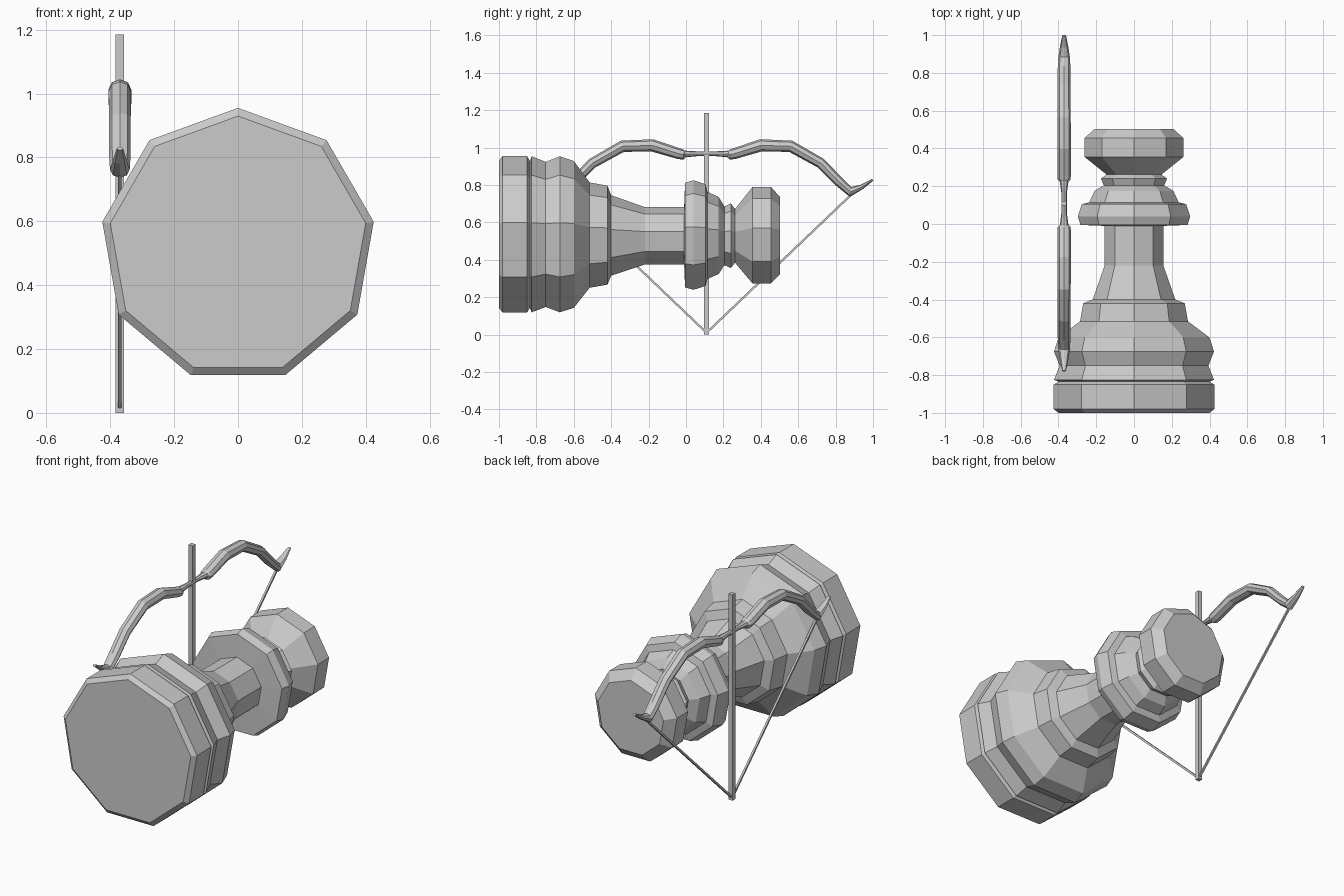
import bpy, bmesh
from math import sin, cos, pi
from mathutils import Vector

if "Cube" in bpy.data.objects:
    bpy.data.objects.remove(bpy.data.objects["Cube"])

BOW_X, BOW_Y = -0.37, 0.11


def make_object(name, bm, loc):
    bmesh.ops.recalc_face_normals(bm, faces=bm.faces)
    me = bpy.data.meshes.new(name)
    bm.to_mesh(me)
    bm.free()
    ob = bpy.data.objects.new(name, me)
    ob.location = loc
    bpy.context.collection.objects.link(ob)
    return ob


def skin(bm, rings, cap_start=True):
    """Bridge consecutive rings of points with quads and cap the ends."""
    vs = [[bm.verts.new(p) for p in r] for r in rings]
    n = len(vs[0])
    for a, b in zip(vs, vs[1:]):
        for i in range(n):
            j = (i + 1) % n
            bm.faces.new((a[i], a[j], b[j], b[i]))
    if cap_start:
        bm.faces.new(vs[0])
    bm.faces.new(vs[-1])


def sweep(stations, sides, phase=0.0):
    """Elliptic rings along a y-z path; station = (y, z, half height, half width)."""
    pts = [Vector((0, s[0], s[1])) for s in stations]
    rings = []
    for k, s in enumerate(stations):
        t = Vector()
        if k > 0:
            t += (pts[k] - pts[k - 1]).normalized()
        if k < len(pts) - 1:
            t += (pts[k + 1] - pts[k]).normalized()
        t.normalize()
        up = Vector((0, -t.z, t.y))
        rings.append([pts[k] + up * s[2] * cos(a) + Vector((s[3] * sin(a), 0, 0))
                      for a in (2 * pi * i / sides + phase for i in range(sides))])
    return rings


def mirror_y(ob):
    m = ob.modifiers.new("mirror", 'MIRROR')
    m.use_axis = (False, True, False)


# Turned nine-sided game piece lying along y: (y, radius)
profile = [(-1.0, 0.406), (-0.98, 0.4315), (-0.85, 0.4315), (-0.835, 0.405),
           (-0.825, 0.43), (-0.75, 0.4), (-0.675, 0.43), (-0.6, 0.405),
           (-0.515, 0.29), (-0.42, 0.273), (-0.4, 0.222), (-0.22, 0.158),
           (-0.01, 0.158), (-0.005, 0.288), (0.04, 0.302), (0.105, 0.28),
           (0.115, 0.24), (0.175, 0.212), (0.205, 0.162), (0.24, 0.178),
           (0.262, 0.148), (0.355, 0.2655), (0.455, 0.2655), (0.503, 0.212)]
bm = bmesh.new()
skin(bm, [[(r * sin(2 * pi * i / 9), y, r * cos(2 * pi * i / 9)) for i in range(9)]
          for y, r in profile])
make_object("turned_piece", bm, (0, 0, 0.5235))

# Bow: half the grip and one limb with its hooked tip, mirrored
limb = [(0, 0.967, 0.012, 0.015), (0.05, 0.967, 0.013, 0.014),
        (0.115, 0.966, 0.018, 0.023), (0.125, 0.963, 0.028, 0.034),
        (0.15, 0.968, 0.029, 0.036), (0.29, 1.012, 0.033, 0.036),
        (0.45, 1.007, 0.031, 0.035), (0.61, 0.917, 0.028, 0.034),
        (0.71, 0.816, 0.026, 0.034), (0.77, 0.763, 0.027, 0.031),
        (0.83, 0.790, 0.013, 0.022), (0.888, 0.828, 0.006, 0.01)]
bm = bmesh.new()
skin(bm, sweep(limb, 8), cap_start=False)
mirror_y(make_object("bow", bm, (BOW_X, BOW_Y, 0)))

# Drawn bowstring
bm = bmesh.new()
skin(bm, sweep([(0, 0.01, 0.008, 0.008), (0.77, 0.745, 0.008, 0.008)], 4, pi / 4))
mirror_y(make_object("bowstring", bm, (BOW_X, BOW_Y, 0)))

# Square arrow shaft
bm = bmesh.new()
bmesh.ops.create_cube(bm, size=1)
bmesh.ops.scale(bm, vec=(0.026, 0.026, 1.185), verts=bm.verts)
make_object("arrow_shaft", bm, (BOW_X, BOW_Y, 0.5925))
